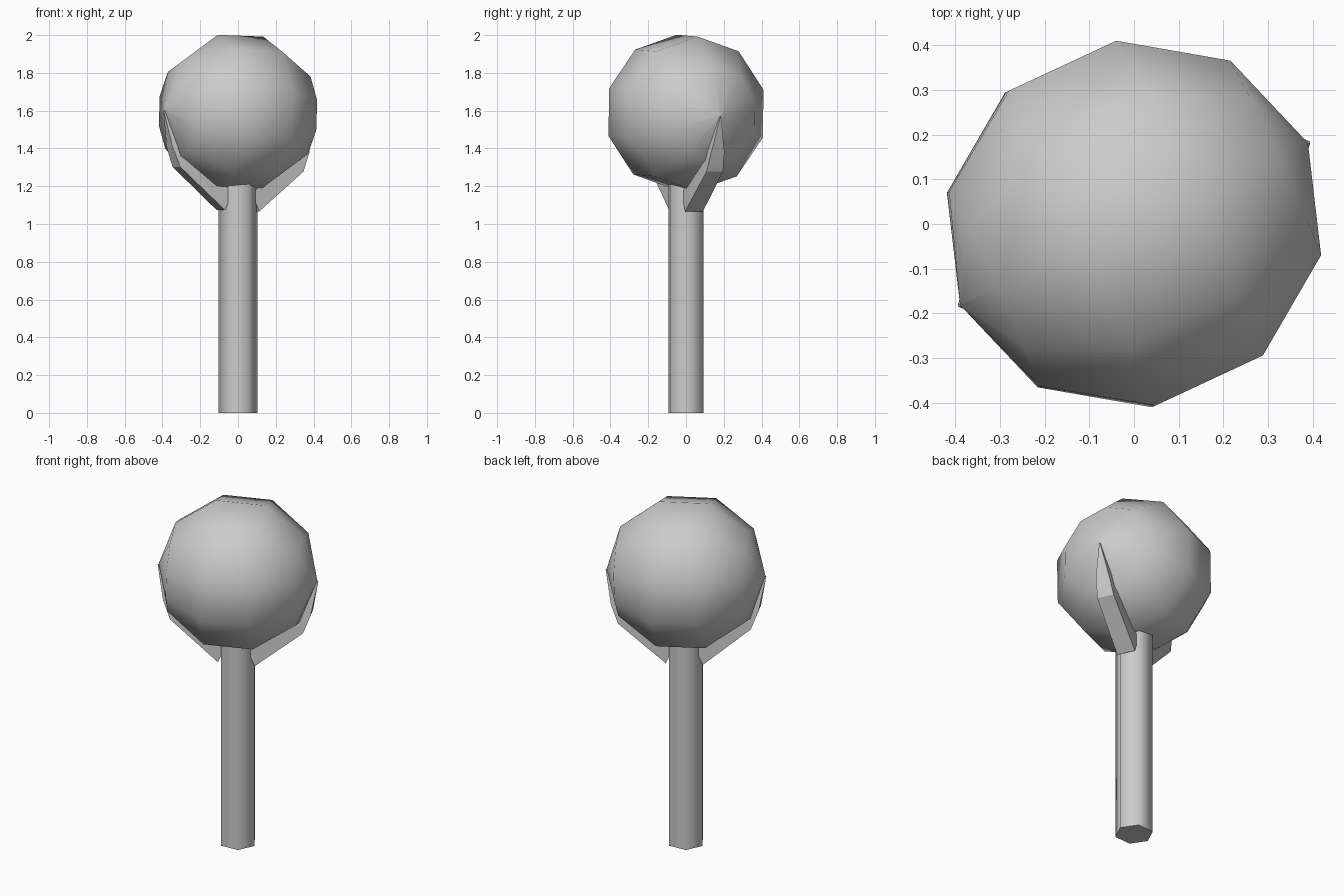
import bpy, bmesh
from math import sin, cos, radians, pi
from mathutils import Matrix, Vector

if "Cube" in bpy.data.objects:
    bpy.data.objects.remove(bpy.data.objects["Cube"])

R = 0.43                      # ball radius
CENTRE = Vector((0, 0, 1.588))
TURN = radians(25)            # ball axis and struts point this way
TILT = radians(2)


def loft(name, rings, matrix=Matrix(), angle=30):
    """Skin a list of equal-length point rings and cap both ends."""
    bm = bmesh.new()
    rows = [[bm.verts.new(matrix @ Vector(p)) for p in ring] for ring in rings]
    n = len(rows[0])
    for a, b in zip(rows, rows[1:]):
        for i in range(n):
            j = (i + 1) % n
            bm.faces.new((a[i], a[j], b[j], b[i]))
    bm.faces.new(rows[0])
    bm.faces.new(rows[-1])
    bmesh.ops.remove_doubles(bm, verts=bm.verts, dist=1e-4)
    bmesh.ops.recalc_face_normals(bm, faces=bm.faces)
    mesh = bpy.data.meshes.new(name)
    bm.to_mesh(mesh)
    bm.free()
    obj = bpy.data.objects.new(name, mesh)
    bpy.context.collection.objects.link(obj)
    bpy.ops.object.select_all(action='DESELECT')
    obj.select_set(True)
    bpy.context.view_layer.objects.active = obj
    bpy.ops.object.shade_smooth_by_angle(angle=radians(angle))
    return obj


# Six-sided post
hexagon = [(0.103 * cos(radians(4.5) + k * pi / 3),
            0.103 * sin(radians(4.5) + k * pi / 3)) for k in range(6)]
loft("post", [[(x, y, z) for x, y in hexagon] for z in (0, 1.23)], angle=62)

# Low-poly ball lying on its side: ten segments, poles on the turned axis
rings = []
for k in range(6):
    t = k * pi / 5
    r = R * sin(t)
    rings.append([(R * cos(t), r * cos(pi / 2 + s * pi / 5), r * sin(pi / 2 + s * pi / 5))
                  for s in range(10)])
ball_matrix = (Matrix.Translation(CENTRE) @ Matrix.Rotation(TURN, 4, 'Z')
               @ Matrix.Rotation(TILT, 4, 'Y'))
# First ring and last ring collapse to the poles, so skin the caps from tiny rings
rings[0] = [(R, 0.0005 * cos(s * pi / 5 + pi / 2), 0.0005 * sin(s * pi / 5 + pi / 2)) for s in range(10)]
rings[-1] = [(-x, y, z) for x, y, z in rings[0]]
loft("ball", rings, ball_matrix, angle=60)

# Two tapering struts from post to the ball's poles
# stations: outer (r, z), inner (r, z), half width
stations = [((0.10, 1.07), (0.06, 1.16), 0.052),
            ((0.36, 1.29), (0.25, 1.37), 0.048),
            ((0.40, 1.395), (0.31, 1.44), 0.038),
            ((0.435, 1.585), (0.40, 1.585), 0.002)]
for side, name in ((1, "right_strut"), (-1, "left_strut")):
    m = Matrix.Rotation(TURN, 4, 'Z')
    sections = []
    for outer, inner, w in stations:
        pts = [(outer, -w), (outer, w), (inner, w), (inner, -w)]
        sections.append([(side * r, y, z - side * r * sin(TILT)) for (r, z), y in pts])
    loft(name, sections, m, angle=15)
